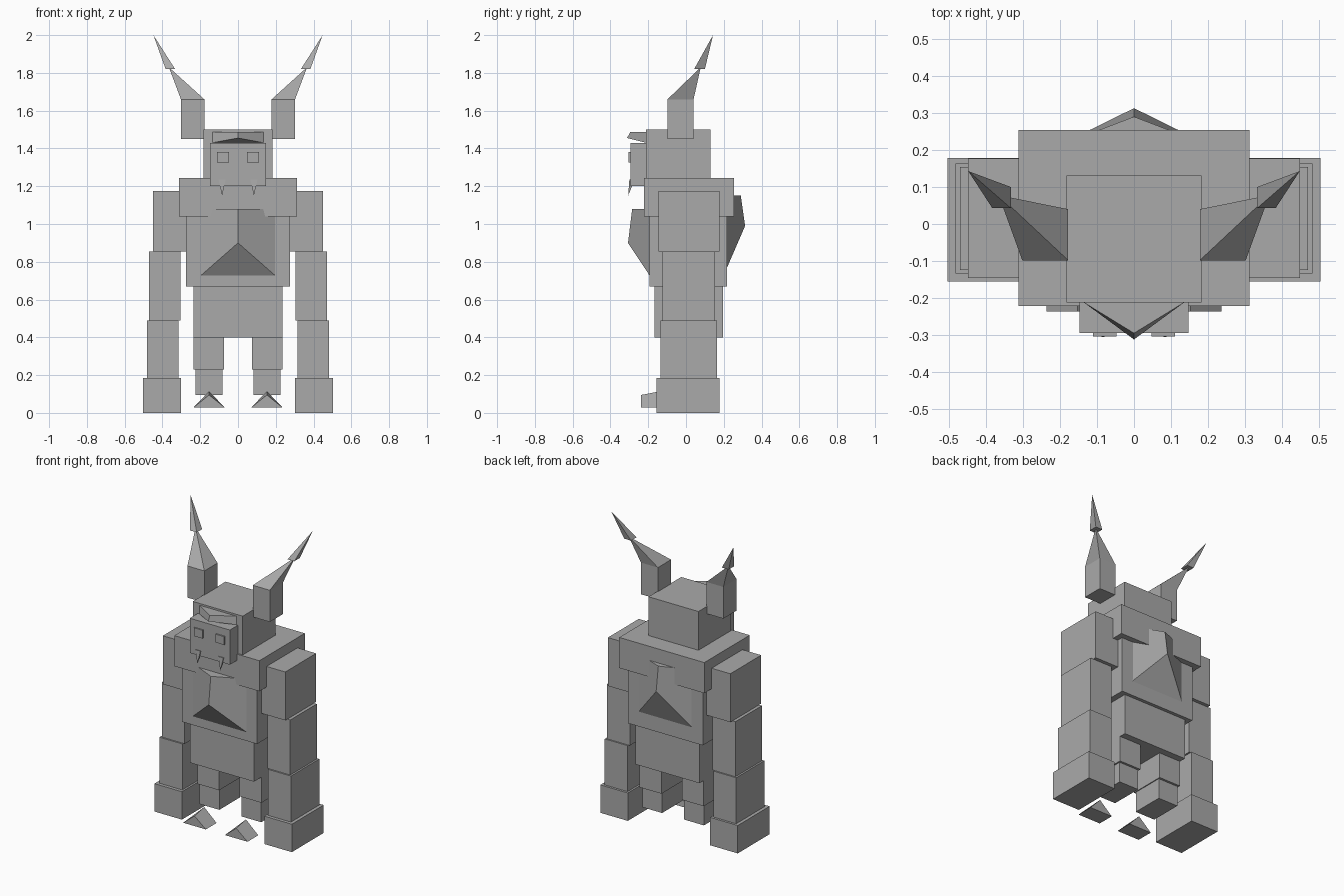
import bpy

if "Cube" in bpy.data.objects:
    bpy.data.objects.remove(bpy.data.objects["Cube"])

stone = bpy.data.materials.new("stone_grey")
stone.diffuse_color = (0.40, 0.40, 0.40, 1)
stone.use_nodes = True
stone.node_tree.nodes["Principled BSDF"].inputs["Base Color"].default_value = stone.diffuse_color


def build(name, verts, faces):
    mesh = bpy.data.meshes.new(name)
    mesh.from_pydata(verts, [], faces)
    mesh.materials.append(stone)
    obj = bpy.data.objects.new(name, mesh)
    bpy.context.collection.objects.link(obj)
    return obj


def box(name, x, y, z):
    verts = [(a, b, c) for c in z for a, b in
             ((x[0], y[0]), (x[1], y[0]), (x[1], y[1]), (x[0], y[1]))]
    return build(name, verts, [(3, 2, 1, 0), (4, 5, 6, 7), (0, 1, 5, 4),
                               (1, 2, 6, 5), (2, 3, 7, 6), (3, 0, 4, 7)])


def spike(name, x, y, z, tip):
    """Four-sided pyramid on a level base, pointing at any tip."""
    verts = [(x[0], y[0], z), (x[1], y[0], z), (x[1], y[1], z), (x[0], y[1], z), tip]
    faces = [(3, 2, 1, 0)] + [(i, (i + 1) % 4, 4) for i in range(4)]
    if tip[2] < z:
        faces = [f[::-1] for f in faces]
    return build(name, verts, faces)


def ridged_plate(name, half, base_y, ridge_y, peak_y, low, peak_z, top):
    """Plate with a centre ridge that breaks at a peak into a sloping underside."""
    verts = [(-half, base_y, low), (half, base_y, low), (half, base_y, top),
             (-half, base_y, top), (0, ridge_y, top), (0, peak_y, peak_z)]
    faces = [(0, 1, 2, 3), (0, 5, 1), (1, 5, 4, 2), (0, 3, 4, 5), (2, 4, 3)]
    if peak_y < base_y:
        faces = [f[::-1] for f in faces]
    obj = build(name, verts, faces)
    import_fix(obj)
    return obj


def import_fix(obj):
    """Make face directions consistent and outward."""
    import bmesh
    bm = bmesh.new()
    bm.from_mesh(obj.data)
    bmesh.ops.recalc_face_normals(bm, faces=bm.faces)
    bm.to_mesh(obj.data)
    bm.free()


def mirrored(obj):
    mod = obj.modifiers.new("other_side", 'MIRROR')
    mod.use_axis[0] = True
    mod.use_mirror_merge = False


# Body blocks
box("upper_chest", (-0.312, 0.312), (-0.222, 0.254), (1.04, 1.243))
box("torso", (-0.275, 0.275), (-0.193, 0.217), (0.67, 1.06))
box("waist", (-0.235, 0.235), (-0.168, 0.195), (0.40, 0.67))
ridged_plate("chest_plate", 0.205, -0.188, -0.285, -0.307, 0.72, 0.90, 1.08)
ridged_plate("back_plate", 0.205, 0.212, 0.29, 0.313, 0.757, 0.99, 1.15)

# Head, face and brow
box("head", (-0.183, 0.183), (-0.212, 0.131), (1.235, 1.5))
box("face", (-0.147, 0.147), (-0.295, -0.205), (1.20, 1.43))
ridged_plate("brow", 0.137, -0.211, -0.295, -0.312, 1.43, 1.455, 1.488)
mirrored(box("eye", (0.047, 0.111), (-0.304, -0.295), (1.325, 1.38)))
mirrored(spike("fang", (0.065, 0.103), (-0.300, -0.272), 1.235, (0.084, -0.306, 1.15)))

# Horns in three sections
mirrored(box("horn_base", (0.178, 0.302), (-0.098, 0.040), (1.45, 1.66)))
mirrored(spike("horn_middle", (0.178, 0.302), (-0.098, 0.040), 1.66, (0.366, 0.078, 1.83)))
mirrored(spike("horn_tip", (0.333, 0.383), (0.043, 0.100), 1.82, (0.448, 0.143, 2.0)))

# Arms
mirrored(box("shoulder", (0.255, 0.449), (-0.146, 0.177), (0.855, 1.176)))
mirrored(box("upper_arm", (0.304, 0.470), (-0.124, 0.154), (0.49, 0.855)))
mirrored(box("lower_arm", (0.315, 0.482), (-0.134, 0.163), (0.185, 0.49)))
mirrored(box("hand", (0.302, 0.504), (-0.156, 0.178), (0, 0.185)))

# Legs, with wedge toes in front
mirrored(box("leg", (0.075, 0.235), (-0.09, 0.15), (0.23, 0.40)))
mirrored(box("foot", (0.081, 0.226), (-0.08, 0.135), (0.095, 0.23)))
toe = build("toe",
            [(0.07, -0.237, 0.028), (0.236, -0.237, 0.028), (0.153, -0.237, 0.095),
             (0.07, -0.125, 0.028), (0.236, -0.125, 0.028), (0.153, -0.135, 0.115)],
            [(0, 1, 2), (3, 5, 4), (0, 3, 4, 1), (1, 4, 5, 2), (0, 2, 5, 3)])
import_fix(toe)
mirrored(toe)
